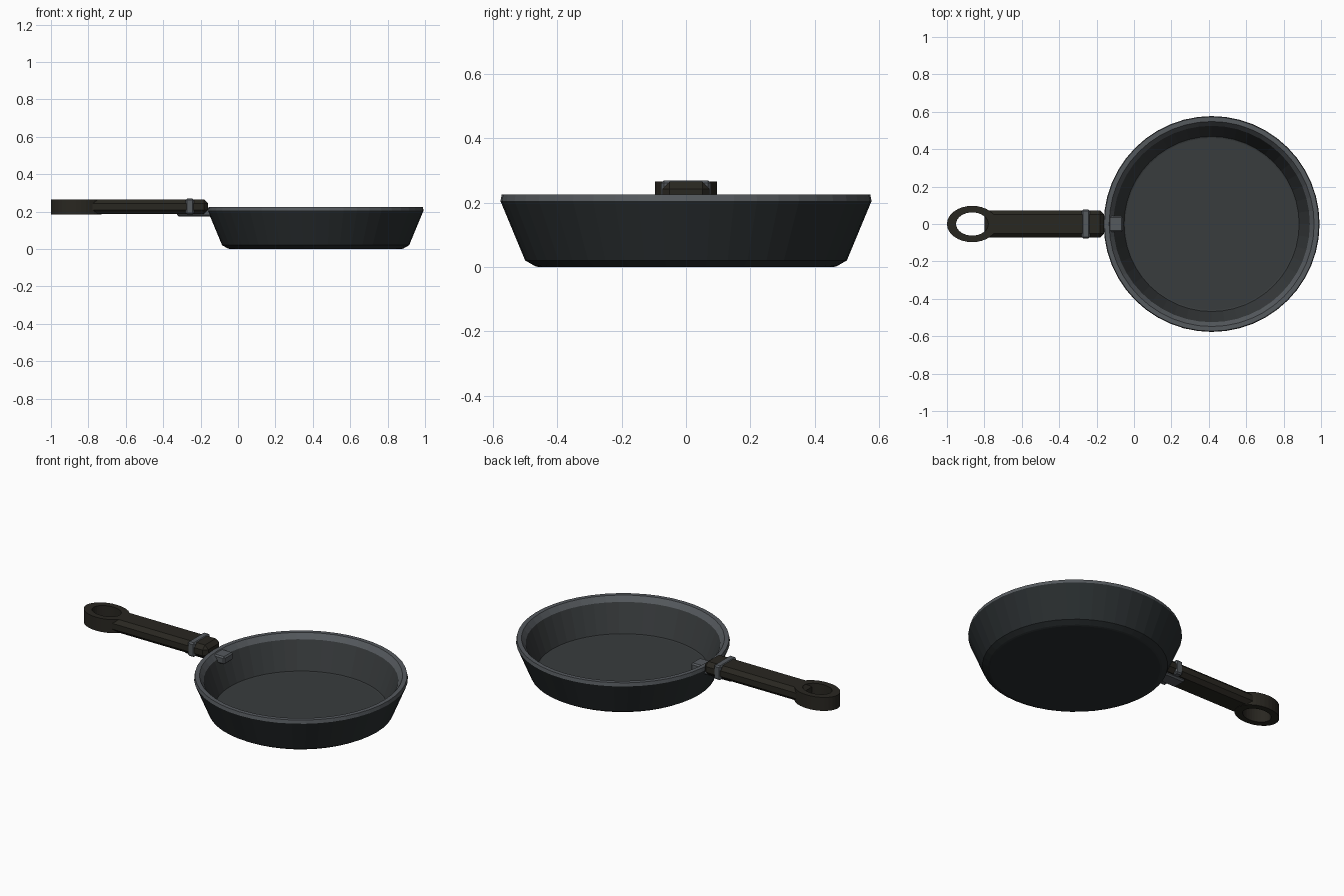
import bpy, bmesh, math

if "Cube" in bpy.data.objects:
    bpy.data.objects.remove(bpy.data.objects["Cube"])

PAN_X, SIDES = 0.415, 48


def material(name, rgb):
    m = bpy.data.materials.new(name)
    m.diffuse_color = (*rgb, 1)
    m.use_nodes = True
    m.node_tree.nodes["Principled BSDF"].inputs["Base Color"].default_value = m.diffuse_color
    return m


IRON = material("dark_iron", (0.022, 0.027, 0.029))
INSIDE = material("cooking_surface", (0.04, 0.045, 0.047))
STEEL = material("steel", (0.09, 0.1, 0.11))
GRIP = material("grip", (0.022, 0.02, 0.015))


def finish(bm, name, mats):
    bmesh.ops.recalc_face_normals(bm, faces=bm.faces)
    me = bpy.data.meshes.new(name)
    bm.to_mesh(me)
    bm.free()
    for m in mats:
        me.materials.append(m)
    ob = bpy.data.objects.new(name, me)
    bpy.context.collection.objects.link(ob)
    return ob


def lathe(name, profile, slots, mats, cx, sides, closed, sy=1.0, sx=1.0):
    """Revolve (radius, z) points about a vertical axis; slots give a material per band."""
    bm = bmesh.new()
    rings = []
    for r, z in profile:
        rings.append([bm.verts.new((cx + sx * r * math.cos(2 * math.pi * i / sides),
                                    sy * r * math.sin(2 * math.pi * i / sides), z))
                      for i in range(sides)])
    bands = len(rings) if closed else len(rings) - 1
    for k in range(bands):
        a, b = rings[k], rings[(k + 1) % len(rings)]
        for i in range(sides):
            j = (i + 1) % sides
            bm.faces.new((a[i], a[j], b[j], b[i])).material_index = slots[k]
    if not closed:
        bm.faces.new(rings[0]).material_index = slots[0]
        bm.faces.new(rings[-1]).material_index = slots[-1]
    return finish(bm, name, mats)


def box(name, x, y, z, mat, bevel):
    """Chamfered box from (min, max) ranges."""
    bm = bmesh.new()
    bmesh.ops.create_cube(bm, size=1)
    for v in bm.verts:
        v.co = [(lo + hi) / 2 + c * (hi - lo) for c, (lo, hi) in zip(v.co, (x, y, z))]
    ob = finish(bm, name, [mat])
    mod = ob.modifiers.new("chamfer", "BEVEL")
    mod.width, mod.segments = bevel, 1
    return ob


# Pan: outer wall, rim and hollow interior in one profile
pan = lathe("pan_body",
            [(0.46, 0), (0.47, 0.003), (0.50, 0.02), (0.577, 0.205), (0.573, 0.225),
             (0.548, 0.225), (0.525, 0.195), (0.468, 0.032), (0.46, 0.03)],
            [0, 0, 0, 2, 2, 2, 1, 1], [IRON, INSIDE, STEEL], PAN_X, SIDES, False)
pan.data.polygons[-1].material_index = 1

# Handle: chamfered grip, oval hanging loop, steel collar
box("handle_grip", (-0.80, -0.16), (-0.073, 0.073), (0.187, 0.265), GRIP, 0.022)
lathe("hanging_loop", [(1, 0.185), (1, 0.265), (0.64, 0.265), (0.64, 0.185)],
      [0] * 4, [GRIP], -0.865, 32, True, sy=0.097, sx=0.135)
box("handle_collar", (-0.28, -0.235), (-0.077, 0.077), (0.184, 0.269), STEEL, 0.008)

# Bracket running under the grip and through the pan wall
box("handle_bracket", (-0.325, -0.06), (-0.043, 0.043), (0.174, 0.22), STEEL, 0.008)
